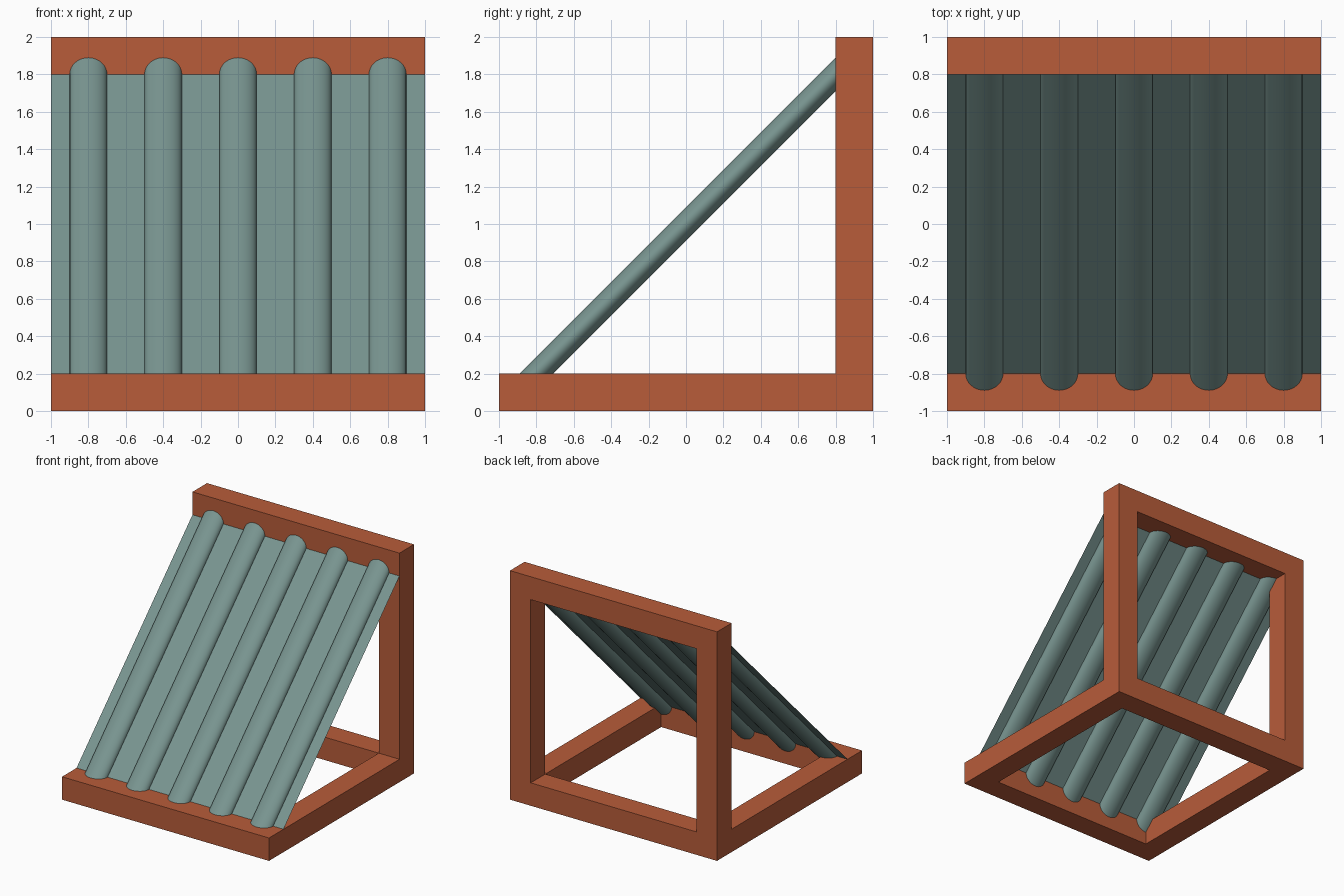
import bpy, bmesh, math

if "Cube" in bpy.data.objects:
    bpy.data.objects.remove(bpy.data.objects["Cube"])


def material(name, color):
    m = bpy.data.materials.new(name)
    m.diffuse_color = (*color, 1)
    m.use_nodes = True
    m.node_tree.nodes["Principled BSDF"].inputs["Base Color"].default_value = m.diffuse_color
    return m


def extrude_x(name, profile, half_width):
    """Solid made from a (y, z) outline swept along x."""
    bm = bmesh.new()
    face = bm.faces.new([bm.verts.new((-half_width, y, z)) for y, z in profile])
    res = bmesh.ops.extrude_face_region(bm, geom=[face])
    moved = [v for v in res["geom"] if isinstance(v, bmesh.types.BMVert)]
    bmesh.ops.translate(bm, verts=moved, vec=(2 * half_width, 0, 0))
    bmesh.ops.recalc_face_normals(bm, faces=bm.faces)
    mesh = bpy.data.meshes.new(name)
    bm.to_mesh(mesh)
    bm.free()
    ob = bpy.data.objects.new(name, mesh)
    bpy.context.collection.objects.link(ob)
    return ob


terracotta = material("terracotta", (0.48, 0.107, 0.042))
slate = material("slate", (0.19, 0.30, 0.28))

# L-shaped frame with a square opening in the base and in the back
frame = extrude_x("frame", [(-1, 0), (1, 0), (1, 2), (0.8, 2), (0.8, 0.2), (-1, 0.2)], 1)
frame.data.materials.append(terracotta)
cutter = extrude_x("frame_cutter", [(-0.8, -0.1), (0.8, -0.1), (0.8, 0.2), (1.1, 0.2),
                                    (1.1, 1.8), (0.7, 1.8), (0.7, 0.3), (-0.8, 0.3)], 0.8)
cutter.hide_render = True
cutter.hide_set(True)
cut = frame.modifiers.new("openings", "BOOLEAN")
cut.operation = "DIFFERENCE"
cut.solver = "EXACT"
cut.object = cutter

# Thin sloping sheet between base and back
bpy.ops.mesh.primitive_plane_add(size=2, location=(0, 0, 1), rotation=(math.pi / 4, 0, 0))
sheet = bpy.context.object
sheet.name = "sloping_sheet"
sheet.scale = (1, 0.8 * math.sqrt(2), 1)
sheet.data.materials.append(slate)

# Flattened round ribs, their ends buried in the frame
for i in range(5):
    bpy.ops.mesh.primitive_cylinder_add(vertices=32, radius=0.1, depth=1.8 * math.sqrt(2),
                                        location=(0.4 * (i - 2), 0, 1),
                                        rotation=(-math.pi / 4, 0, 0))
    rib = bpy.context.object
    rib.name = f"rib_{i + 1}"
    rib.scale = (1, 0.63, 1)
    rib.data.materials.append(slate)
    bpy.ops.object.shade_smooth_by_angle(angle=math.radians(40))
